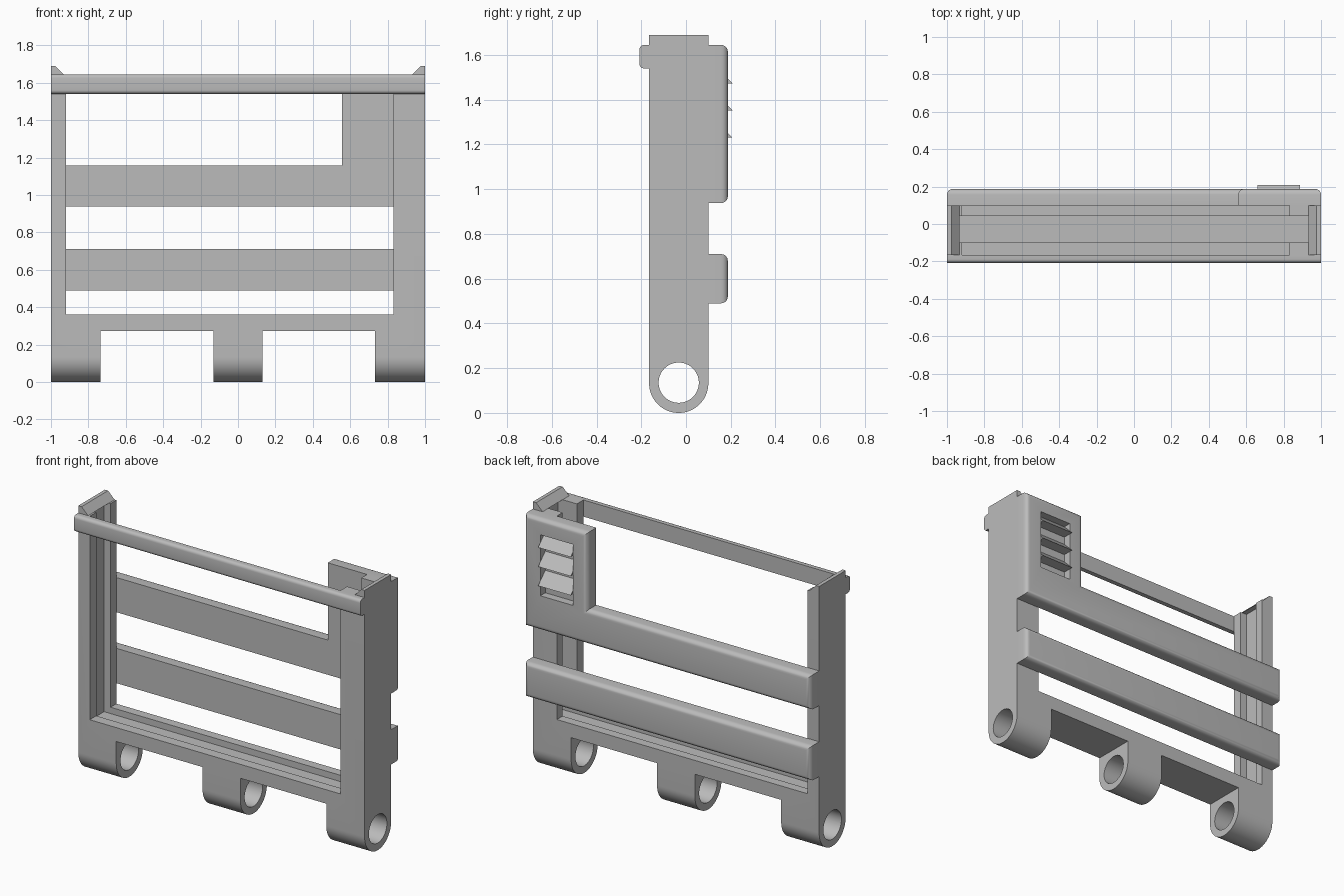
import bpy, bmesh, math
from mathutils import Vector

if "Cube" in bpy.data.objects:
    bpy.data.objects.remove(bpy.data.objects["Cube"], do_unlink=True)

grey = bpy.data.materials.new("plain grey")
grey.use_nodes = True
grey.diffuse_color = (0.5, 0.5, 0.5, 1)
grey.node_tree.nodes["Principled BSDF"].inputs["Base Color"].default_value = (0.5, 0.5, 0.5, 1)

FRONT, BACK, OUTER = -0.165, 0.1, 0.187   # depth planes of frame and slats
TOP = 1.645


def extrude(name, profile, axis, lo, hi, bevel=None, radius=0.03):
    """Extrude a 2D profile along x or y; optionally round the edges chosen by a rule."""
    def place(p, d):
        return (d, p[0], p[1]) if axis == "x" else (p[0], d, p[1])
    bm = bmesh.new()
    face = bm.faces.new([bm.verts.new(place(p, lo)) for p in profile])
    grown = bmesh.ops.extrude_face_region(bm, geom=[face])["geom"]
    shift = Vector(place((0, 0), hi - lo))
    bmesh.ops.translate(bm, vec=shift, verts=[g for g in grown if isinstance(g, bmesh.types.BMVert)])
    if bevel:
        edges = [e for e in bm.edges if bevel(e)]
        bmesh.ops.bevel(bm, geom=edges, offset=radius, segments=5, profile=0.5, affect="EDGES")
    bmesh.ops.recalc_face_normals(bm, faces=bm.faces)
    mesh = bpy.data.meshes.new(name)
    bm.to_mesh(mesh)
    bm.free()
    mesh.materials.append(grey)
    obj = bpy.data.objects.new(name, mesh)
    bpy.context.collection.objects.link(obj)
    return obj


def rect(a0, a1, z0, z1):
    return [(a0, z0), (a1, z0), (a1, z1), (a0, z1)]


def arc(cy, cz, r, start, end, n):
    return [(cy + r * math.cos(start + (end - start) * i / n),
             cz + r * math.sin(start + (end - start) * i / n)) for i in range(n + 1)]


def activate(obj):
    bpy.ops.object.select_all(action="DESELECT")
    obj.select_set(True)
    bpy.context.view_layer.objects.active = obj


def cut(obj, cutter):
    cutter.hide_render = True
    mod = obj.modifiers.new("cut", "BOOLEAN")
    mod.operation, mod.solver, mod.object = "DIFFERENCE", "EXACT", cutter
    activate(obj)
    bpy.ops.object.modifier_apply(modifier=mod.name)
    bpy.data.objects.remove(cutter, do_unlink=True)


def smooth(obj):
    activate(obj)
    bpy.ops.object.shade_smooth_by_angle(angle=math.radians(30))


# Main frame: round-bottomed side profile with opening, channel, foot gaps and pin hole
radius = (BACK - FRONT) / 2
mid = (BACK + FRONT) / 2
side = arc(mid, radius, radius, math.pi, 2 * math.pi, 32) + [(BACK, TOP), (FRONT, TOP)]
frame = extrude("frame", side, "x", -1, 1)
cut(frame, extrude("opening_cutter", rect(-0.92, 0.832, 0.36, 2), "y", -1, 1))
cut(frame, extrude("channel_cutter", rect(-0.965, 0.965, 0.32, 2), "y", -0.1, 0.042))
for x0, x1 in ((-0.735, -0.132), (0.132, 0.732)):
    cut(frame, extrude("gap_cutter", rect(x0, x1, -1, 0.272), "y", -1, 1))
hole = arc(mid, 0.135, 0.09, 0, 2 * math.pi, 48)[:-1]
cut(frame, extrude("pin_hole_cutter", hole, "x", -2, 2))
smooth(frame)

# Snap catches on top of both posts
for s, label in ((1, "left"), (-1, "right")):
    wedge = [(s, TOP), (s * 0.932, TOP), (s * 0.977, 1.69), (s, 1.69)]
    extrude(label + "_catch", wedge, "y", FRONT, BACK)

# Front top bar with rounded long edges
bar = extrude("front_bar", rect(-0.208, FRONT, 1.54, TOP), "x", -1, 1,
              lambda e: all(v.co.y < -0.2 for v in e.verts)
              and abs(e.verts[0].co.x - e.verts[1].co.x) > 1, 0.02)
smooth(bar)


# Rear slats, the upper one rising into a corner panel
def rear_edge(e):
    return all(v.co.y > 0.15 for v in e.verts)


lower = extrude("lower_slat", rect(-1, 1, 0.49, 0.71), "y", BACK, OUTER, rear_edge)
smooth(lower)
outline = [(-1, 0.938), (1, 0.938), (1, TOP), (0.557, TOP), (0.557, 1.157), (-1, 1.157)]
upper = extrude("upper_slat_and_panel", outline, "y", BACK, OUTER, rear_edge)

# Louvred vent sunk into the panel
SUNK = 0.137
cut(upper, extrude("vent_cutter", rect(0.66, 0.887, 1.16, 1.545), "y", SUNK, 0.4))
smooth(upper)
for i in range(3):
    z = 1.473 - 0.121 * i
    tip = 0.208
    extrude(f"louvre_{i + 1}", [(SUNK, z), (tip, z), (SUNK, z + tip - SUNK)], "x", 0.66, 0.887)
